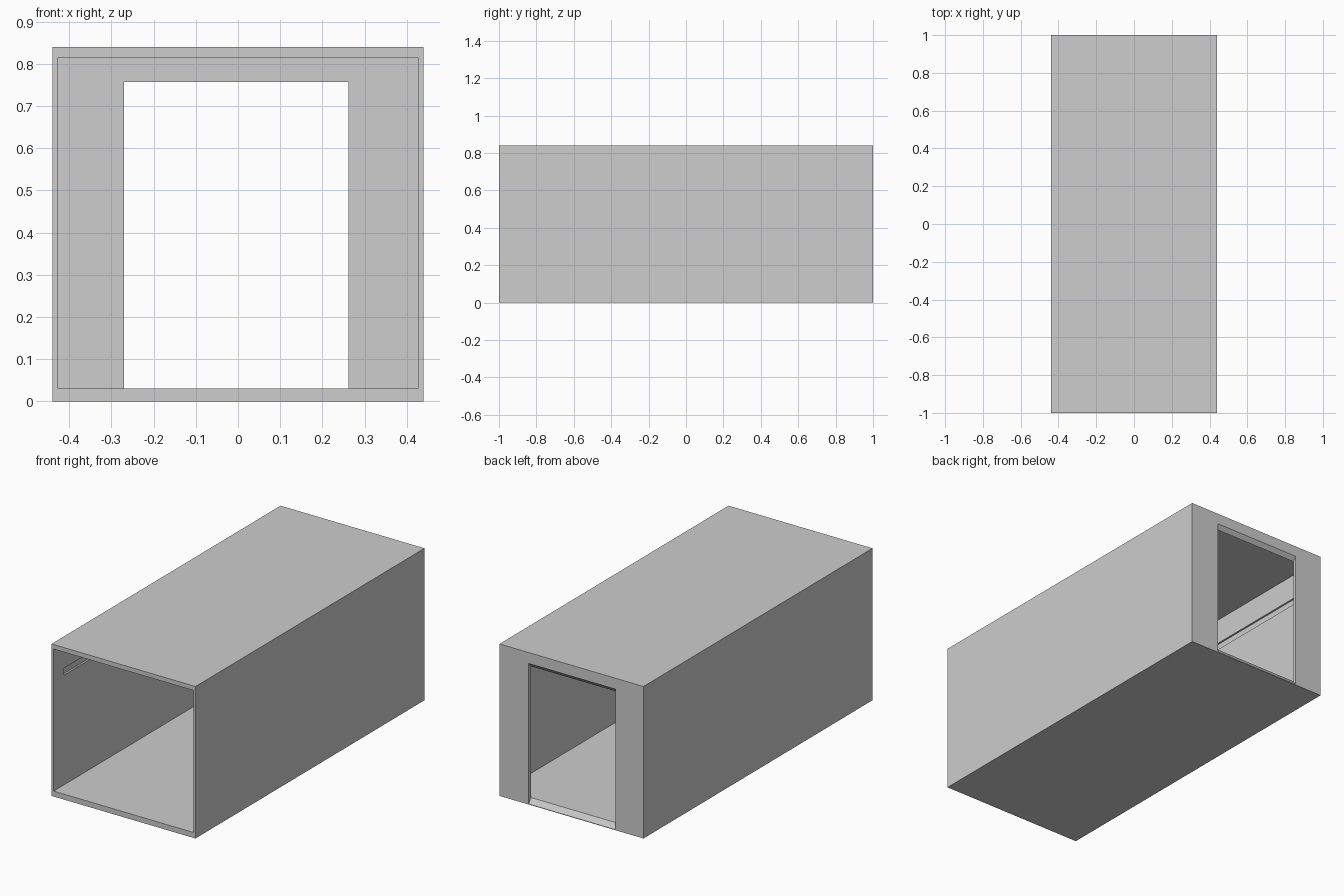
import bpy
import bmesh

cube = bpy.data.objects.get("Cube")
if cube:
    bpy.data.objects.remove(cube, do_unlink=True)

grey = bpy.data.materials.new("light_grey")
grey.use_nodes = True
colour = (0.61, 0.61, 0.61, 1)
grey.diffuse_color = colour
grey.node_tree.nodes["Principled BSDF"].inputs["Base Color"].default_value = colour


def prism(name, x0, x1, profile):
    """Extrude a (y, z) profile from x0 to x1."""
    bm = bmesh.new()
    face = bm.faces.new([bm.verts.new((x0, y, z)) for y, z in profile])
    ext = bmesh.ops.extrude_face_region(bm, geom=[face])
    moved = [v for v in ext["geom"] if isinstance(v, bmesh.types.BMVert)]
    bmesh.ops.translate(bm, vec=(x1 - x0, 0, 0), verts=moved)
    bmesh.ops.recalc_face_normals(bm, faces=bm.faces)
    mesh = bpy.data.meshes.new(name)
    bm.to_mesh(mesh)
    bm.free()
    mesh.materials.append(grey)
    obj = bpy.data.objects.new(name, mesh)
    bpy.context.scene.collection.objects.link(obj)
    return obj


def box(name, x0, x1, y0, y1, z0, z1):
    return prism(name, x0, x1, [(y0, z0), (y1, z0), (y1, z1), (y0, z1)])


# Outer body
shell = box("container_shell", -0.44, 0.44, -1, 1, 0, 0.84)

# Cavity open at the front, doorway with sloped sill and lintel at the back
cutters = [
    box("cavity_cutter", -0.427, 0.427, -1.1, 0.98, 0.03, 0.815),
    prism("doorway_cutter", -0.27, 0.262,
          [(0.96, 0.059), (1.02, -0.025), (1.02, 0.803), (0.96, 0.734)]),
]
# Long shallow groove inside each side wall
for side in (-1, 1):
    x0, x1 = sorted((side * 0.40, side * 0.437))
    cutters.append(box("groove_cutter", x0, x1, -0.91, 0.91, 0.637, 0.675))

for cutter in cutters:
    cutter.hide_render = True
    mod = shell.modifiers.new(cutter.name, "BOOLEAN")
    mod.operation = "DIFFERENCE"
    mod.solver = "EXACT"
    mod.object = cutter

# Bake the cuts and drop the cutters
bpy.context.view_layer.update()
graph = bpy.context.evaluated_depsgraph_get()
cut_mesh = bpy.data.meshes.new_from_object(shell.evaluated_get(graph))
shell.modifiers.clear()
shell.data = cut_mesh
for cutter in cutters:
    bpy.data.objects.remove(cutter, do_unlink=True)
